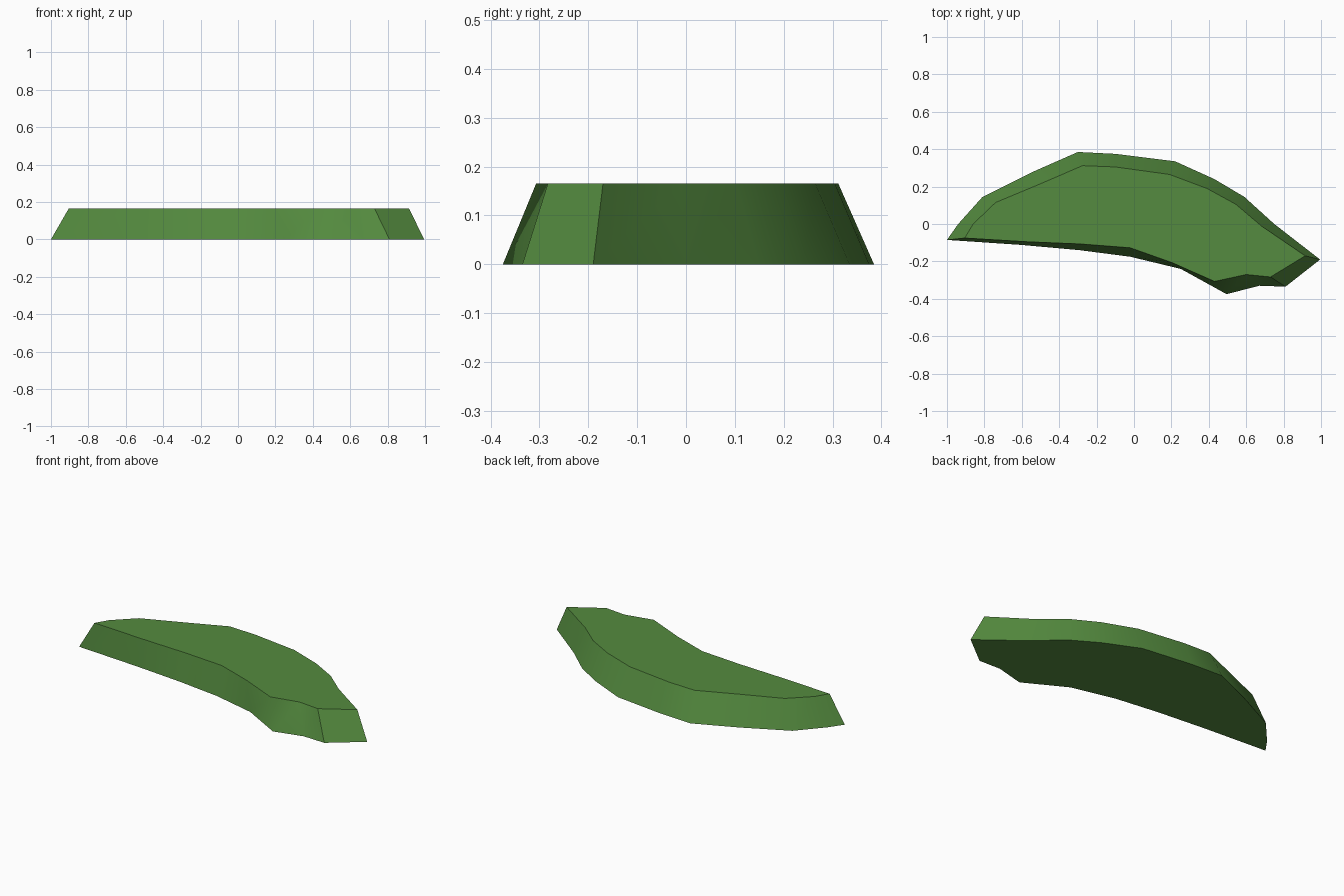
import bpy
import bmesh

default_cube = bpy.data.objects.get("Cube")
if default_cube:
    bpy.data.objects.remove(default_cube, do_unlink=True)

HEIGHT = 0.165

# Outlines run anticlockwise from the left-hand tip
base_outline = [
    (-1, -.085), (-.6, -.112), (-.29, -.14), (-.02, -.175), (.25, -.24),
    (.495, -.375), (.67, -.33), (.81, -.335), (.995, -.19), (.75, 0),
    (.59, .145), (.43, .24), (.22, .335), (-.1, .375), (-.3, .385),
    (-.55, .275), (-.81, .145), (-.94, 0),
]
top_outline = [
    (-.905, -.075), (-.57, -.095), (-.28, -.107), (-.02, -.127), (.2, -.205),
    (.43, -.307), (.6, -.27), (.73, -.283), (.915, -.17), (.68, -.01),
    (.545, .105), (.39, .19), (.19, .265), (-.1, .305), (-.275, .312),
    (-.5, .215), (-.74, .115), (-.86, 0),
]
# The blunt end and the tip have hard corners
hard_corners = {0, 7, 8}


def make_material(name, colour):
    material = bpy.data.materials.new(name)
    material.use_nodes = True
    material.diffuse_color = colour
    shader = next(node for node in material.node_tree.nodes
                  if node.type == 'BSDF_PRINCIPLED')
    shader.inputs["Base Color"].default_value = colour
    return material


def make_tapered_slab(name, lower, upper, height, corners, material):
    """Bridge two outlines, with crisp rims and smooth sloping sides."""
    bm = bmesh.new()
    bottom = [bm.verts.new((x, y, 0)) for x, y in lower]
    top = [bm.verts.new((x, y, height)) for x, y in upper]
    caps = [bm.faces.new(bottom[::-1]), bm.faces.new(top)]
    count = len(bottom)
    for i in range(count):
        j = (i + 1) % count
        side = bm.faces.new((bottom[i], bottom[j], top[j], top[i]))
        side.smooth = True
    # Keep the rims and hard corners sharp
    for cap in caps:
        for edge in cap.edges:
            edge.smooth = False
    for i in corners:
        bm.edges.get((bottom[i], top[i])).smooth = False
    bmesh.ops.recalc_face_normals(bm, faces=bm.faces)

    mesh = bpy.data.meshes.new(name)
    bm.to_mesh(mesh)
    bm.free()
    mesh.materials.append(material)
    slab = bpy.data.objects.new(name, mesh)
    bpy.context.collection.objects.link(slab)
    return slab


# Low curved grassy mound
grass = make_material("grass_green", (.09, .26, .05, 1))
make_tapered_slab("grass_mound", base_outline, top_outline, HEIGHT,
                  hard_corners, grass)
